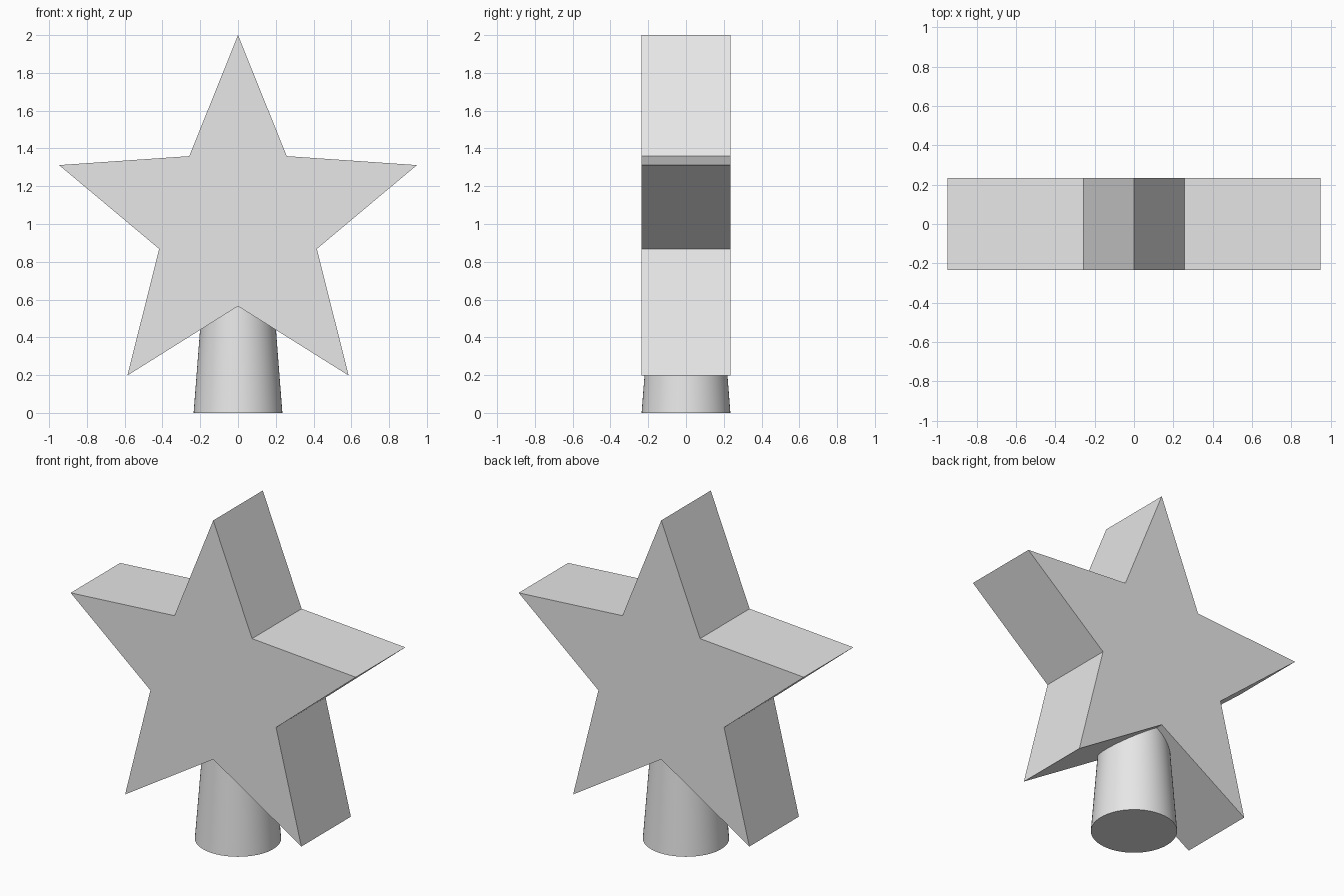
import bpy, bmesh
from math import sin, cos, pi

cube = bpy.data.objects.get("Cube")
if cube:
    bpy.data.objects.remove(cube, do_unlink=True)

# One plain grey for the whole model
grey = bpy.data.materials.new("light_grey")
grey.use_nodes = True
colour = (0.8, 0.8, 0.8, 1)
grey.diffuse_color = colour
grey.node_tree.nodes["Principled BSDF"].inputs["Base Color"].default_value = colour

OUTER, INNER, CENTRE_Z, HALF_DEPTH = 0.996, 0.439, 1.004, 0.235

# Five-pointed star, a flat outline extruded front to back
bm = bmesh.new()
outline = []
for i in range(10):
    r = INNER if i % 2 else OUTER
    a = i * pi / 5
    outline.append(bm.verts.new((r * sin(a), -HALF_DEPTH, CENTRE_Z + r * cos(a))))
front = bm.faces.new(outline)
extruded = bmesh.ops.extrude_face_region(bm, geom=[front], use_keep_orig=True)
back = [v for v in extruded["geom"] if isinstance(v, bmesh.types.BMVert)]
bmesh.ops.translate(bm, verts=back, vec=(0, 2 * HALF_DEPTH, 0))
bmesh.ops.recalc_face_normals(bm, faces=bm.faces)
mesh = bpy.data.meshes.new("star")
bm.to_mesh(mesh)
bm.free()
star = bpy.data.objects.new("star", mesh)
bpy.context.collection.objects.link(star)
star.data.materials.append(grey)

# Tapered round socket, its top sunk into the star
height = 0.62
bpy.ops.mesh.primitive_cone_add(vertices=64, radius1=HALF_DEPTH, radius2=0.187,
                                depth=height, location=(0, 0, height / 2))
socket = bpy.context.object
socket.name = "base_socket"
socket.data.materials.append(grey)
bpy.ops.object.shade_smooth_by_angle()
